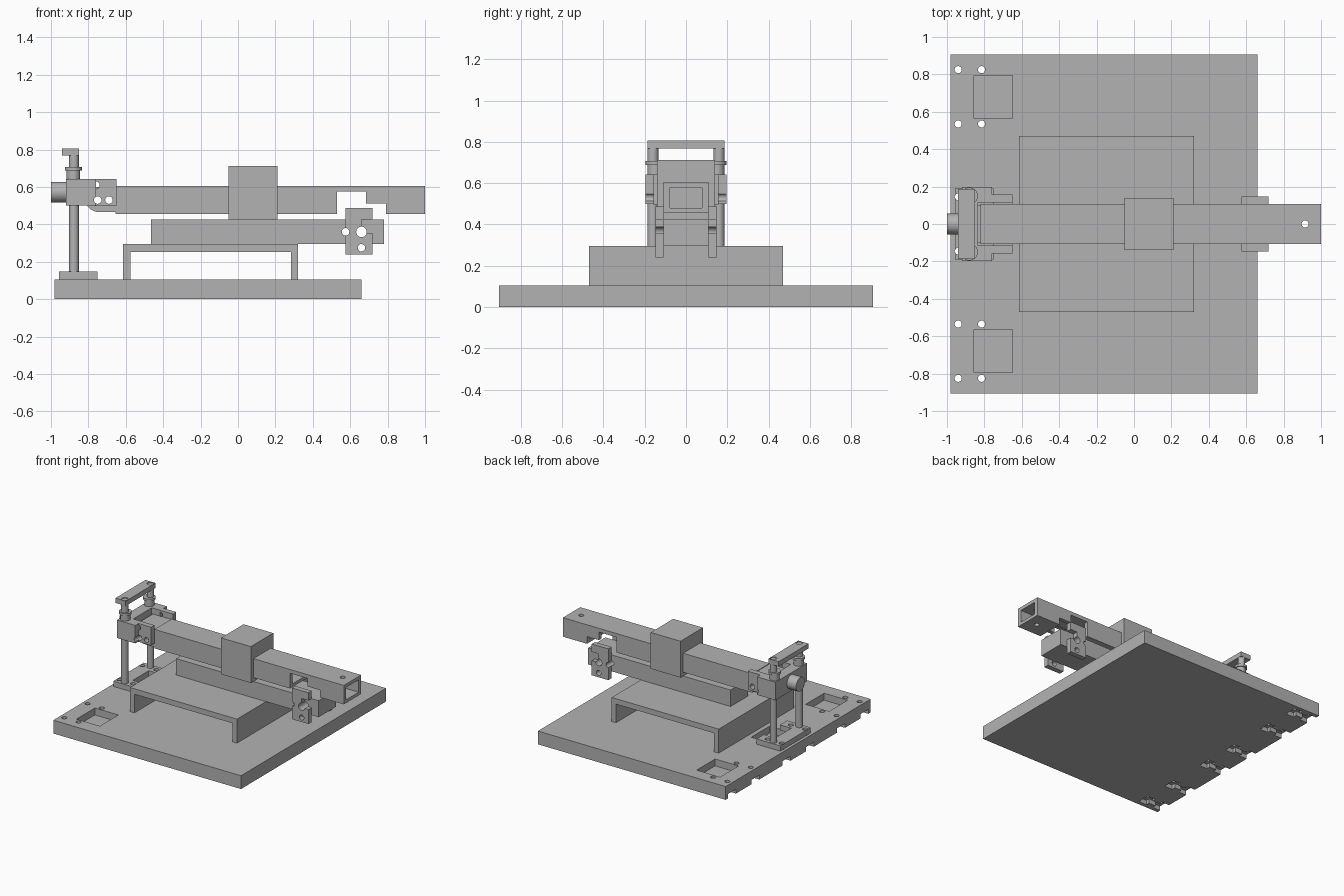
import bpy, bmesh, math
from mathutils import Matrix, Vector

if "Cube" in bpy.data.objects:
    bpy.data.objects.remove(bpy.data.objects["Cube"], do_unlink=True)

GREY = (0.45, 0.45, 0.45, 1)
mat = bpy.data.materials.new("machined grey")
mat.use_nodes = True
mat.diffuse_color = GREY
mat.node_tree.nodes["Principled BSDF"].inputs["Base Color"].default_value = GREY


def finish(bm, name):
    bmesh.ops.recalc_face_normals(bm, faces=bm.faces)
    me = bpy.data.meshes.new(name)
    bm.to_mesh(me)
    bm.free()
    me.materials.append(mat)
    ob = bpy.data.objects.new(name, me)
    bpy.context.collection.objects.link(ob)
    return ob


def box(name, x, y, z):
    bm = bmesh.new()
    bmesh.ops.create_cube(bm, size=1)
    for v in bm.verts:
        v.co = Vector([r[0] if c < 0 else r[1] for c, r in zip(v.co, (x, y, z))])
    return finish(bm, name)


def cyl(name, centre, r, length, axis="z", r2=None):
    bm = bmesh.new()
    bmesh.ops.create_cone(bm, cap_ends=True, segments=32, radius1=r,
                          radius2=r if r2 is None else r2, depth=length)
    turn = {"x": Matrix.Rotation(math.pi / 2, 4, "Y"),
            "y": Matrix.Rotation(math.pi / 2, 4, "X"), "z": Matrix()}[axis]
    bm.transform(Matrix.Translation(centre) @ turn)
    return finish(bm, name)


def extrude(name, pts, y0, y1):
    """Side profile of (x, z) points, extruded along y."""
    bm = bmesh.new()
    face = bm.faces.new([bm.verts.new((x, y0, z)) for x, z in pts])
    new = bmesh.ops.extrude_face_region(bm, geom=[face])["geom"]
    bmesh.ops.translate(bm, vec=(0, y1 - y0, 0),
                        verts=[g for g in new if isinstance(g, bmesh.types.BMVert)])
    return finish(bm, name)


def cut(ob, *tools, op="DIFFERENCE"):
    for t in tools:
        m = ob.modifiers.new("cut", "BOOLEAN")
        m.operation, m.solver, m.object = op, "EXACT", t
    bpy.context.view_layer.update()
    dg = bpy.context.evaluated_depsgraph_get()
    me = bpy.data.meshes.new_from_object(ob.evaluated_get(dg))
    ob.modifiers.clear()
    ob.data = me
    for t in tools:
        bpy.data.objects.remove(t, do_unlink=True)


def hole_y(x, z, r):
    return cyl("drill", (x, 0, z), r, 1, "y")


# Base plate with bolt stations, square pockets and nut slots underneath
base = box("base_plate", (-0.98, 0.66), (-0.905, 0.905), (0, 0.105))
tools = []
for yc in (-0.68, 0, 0.68):
    tools.append(box("pocket", (-0.855, -0.65), (yc - 0.115, yc + 0.115), (0.05, 0.2)))
    for y in (yc - 0.145, yc + 0.145):
        for x in (-0.94, -0.815):
            tools.append(cyl("drill", (x, y, 0.05), 0.019, 0.4))
        tools.append(box("slot", (-1.1, -0.91), (y - 0.05, y + 0.05), (-0.1, 0.035)))
        tools.append(box("slot", (-0.92, -0.8), (y - 0.02, y + 0.02), (-0.1, 0.035)))
        tools.append(box("slot", (-0.85, -0.78), (y - 0.05, y + 0.05), (-0.1, 0.035)))
cut(base, *tools)

# Bridge-shaped table
extrude("bridge_table", [(-0.615, 0.105), (-0.615, 0.295), (0.32, 0.295), (0.32, 0.105),
                         (0.283, 0.105), (0.283, 0.252), (-0.575, 0.252), (-0.575, 0.105)],
        -0.47, 0.47)

# Lower support bar
bar = box("support_bar", (-0.465, 0.78), (-0.108, 0.108), (0.295, 0.425))
cut(bar, hole_y(0.575, 0.36, 0.02), hole_y(0.66, 0.36, 0.028))

# Hollow arm with stepped side opening and end hole
arm = box("hollow_arm", (-0.655, 1), (-0.108, 0.108), (0.455, 0.605))
cut(arm, box("bore", (-0.8, 1.1), (-0.078, 0.078), (0.48, 0.578)),
    extrude("opening", [(0.53, 0.4), (0.53, 0.575), (0.685, 0.575), (0.685, 0.512),
                        (0.79, 0.512), (0.79, 0.4)], -0.3, 0.3),
    cyl("drill", (0.915, 0, 0.53), 0.019, 0.4))

# Block clamped around the arm
box("arm_block", (-0.05, 0.21), (-0.14, 0.14), (0.425, 0.712))

# Pivot side plates
for side, s in (("left", 1), ("right", -1)):
    p = extrude("pivot_plate_" + side,
                [(0.575, 0.24), (0.575, 0.487), (0.72, 0.487), (0.72, 0.425), (0.66, 0.425),
                 (0.66, 0.355), (0.72, 0.355), (0.72, 0.24)], s * 0.108, s * 0.148)
    cut(p, hole_y(0.575, 0.36, 0.02), hole_y(0.66, 0.36, 0.028), hole_y(0.66, 0.275, 0.02))

# Rounded tongue plugged into the arm
arc = [(-0.74 - 0.08 * math.sin(a), 0.545 - 0.08 * math.cos(a))
       for a in [i * math.pi / 16 for i in range(9)]]
tongue = extrude("arm_tongue", [(-0.655, 0.465)] + arc + [(-0.82, 0.6), (-0.655, 0.6)],
                 -0.108, 0.108)
cut(tongue, hole_y(-0.75, 0.53, 0.02), hole_y(-0.69, 0.53, 0.02))

# Foot plate under the guide rods
foot = box("foot_plate", (-0.957, -0.75), (-0.19, 0.19), (0.105, 0.147))
cut(foot, box("window", (-0.85, -0.7), (-0.1, 0.1), (0, 0.3)),
    *[cyl("drill", (x, y, 0.12), 0.019, 0.3) for x in (-0.938, -0.815) for y in (-0.145, 0.145)])

# Sliding carriage: U-shaped body open towards the arm
carriage = box("carriage", (-0.92, -0.76), (-0.197, 0.197), (0.5, 0.642))
cut(carriage, box("gap", (-0.835, -0.7), (-0.115, 0.115), (0.4, 0.8)),
    hole_y(-0.75, 0.53, 0.02))

# Rods, bearings and carriage ears on both sides
for side, s in (("left", 1), ("right", -1)):
    ear = box("carriage_ear_" + side, (-0.765, -0.65), sorted((s * 0.115, s * 0.157)), (0.497, 0.642))
    cut(ear, hole_y(-0.75, 0.53, 0.02), hole_y(-0.69, 0.53, 0.02), hole_y(-0.76, 0.61, 0.02))
    cyl("guide_rod_" + side, (-0.877, s * 0.16, 0.438), 0.026, 0.666)
    cyl("bearing_" + side, (-0.88, s * 0.15, 0.665), 0.036, 0.05)
    cyl("bearing_rim_" + side, (-0.88, s * 0.15, 0.697), 0.045, 0.018)

# Crossbar joining the rod tops, with screw holes
top = box("top_crossbar", (-0.94, -0.85), (-0.187, 0.187), (0.768, 0.806))
cut(top, *[cyl("recess", (-0.877, y, 0.81), 0.024, 0.02) for y in (-0.16, 0.16)])

# Adjusting knob
cyl("adjusting_knob", (-0.96, 0, 0.572), 0.055, 0.08, "x")

# Smooth round walls, keep machined edges sharp
for ob in bpy.context.scene.objects:
    ob.select_set(ob.type == "MESH")
    if ob.type == "MESH":
        bpy.context.view_layer.objects.active = ob
bpy.ops.object.shade_smooth_by_angle(angle=math.radians(30))
